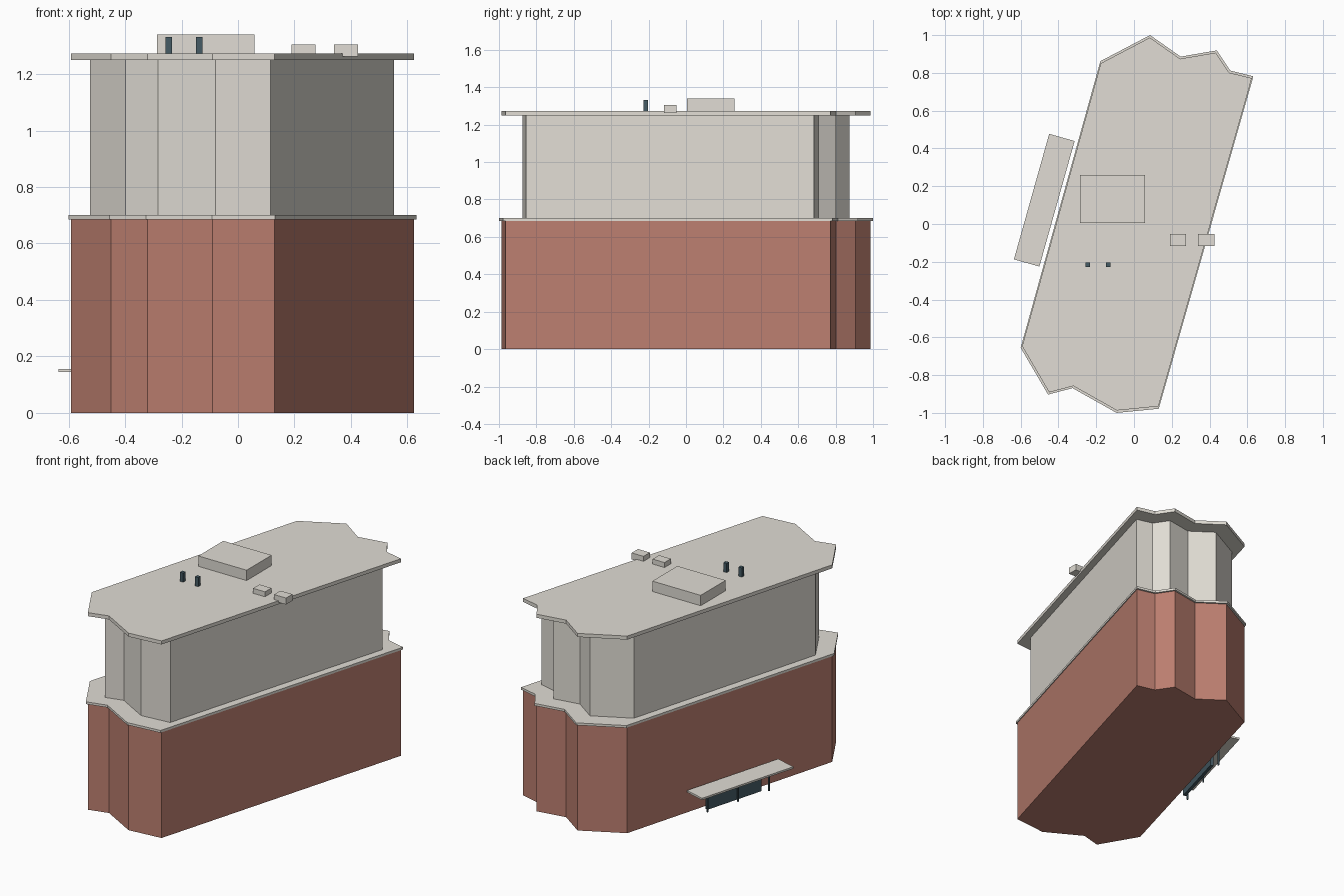
import bpy, bmesh, math
from mathutils import Vector, Matrix

if "Cube" in bpy.data.objects:
    bpy.data.objects.remove(bpy.data.objects["Cube"])


def material(name, rgb):
    m = bpy.data.materials.new(name)
    m.diffuse_color = (*rgb, 1)
    m.use_nodes = True
    m.node_tree.nodes["Principled BSDF"].inputs["Base Color"].default_value = m.diffuse_color
    return m


BRICK = material("brick", (0.50, 0.21, 0.16))
STONE = material("stone", (0.75, 0.72, 0.66))
GLASS = material("dark_glass", (0.06, 0.105, 0.13))

# Shared floor plan, with faceted bays at both ends
PLAN = [(-0.60, -0.655), (-0.455, -0.903), (-0.325, -0.869), (-0.092, -1.0),
        (0.131, -0.978), (0.632, 0.782), (0.51, 0.812), (0.438, 0.919),
        (0.247, 0.886), (0.085, 1.0), (-0.178, 0.862)]


def finish(name, bm, mat):
    bmesh.ops.recalc_face_normals(bm, faces=bm.faces)
    me = bpy.data.meshes.new(name)
    bm.to_mesh(me)
    bm.free()
    me.materials.append(mat)
    ob = bpy.data.objects.new(name, me)
    bpy.context.collection.objects.link(ob)
    return ob


def storey(name, scale, z0, z1, mat):
    """Extrude the floor plan, scaled about the centre."""
    bm = bmesh.new()
    face = bm.faces.new([bm.verts.new((x * scale, y * scale, z0)) for x, y in PLAN])
    ext = bmesh.ops.extrude_face_region(bm, geom=[face])
    top = [v for v in ext["geom"] if isinstance(v, bmesh.types.BMVert)]
    bmesh.ops.translate(bm, verts=top, vec=(0, 0, z1 - z0))
    return finish(name, bm, mat)


def box(name, x, y, z, mat, frame=Matrix.Identity(4)):
    """Box between (min, max) pairs, placed in an optional local frame."""
    bm = bmesh.new()
    bmesh.ops.create_cube(bm, size=1)
    for v in bm.verts:
        v.co = frame @ Vector([(a + b) / 2 + c * (b - a)
                               for c, (a, b) in zip(v.co, (x, y, z))])
    return finish(name, bm, mat)


# Main masses
storey("brick_base", 0.987, 0, 0.694, BRICK)
storey("ledge", 1.0, 0.685, 0.70, STONE)
storey("upper_storeys", 0.874, 0.70, 1.25, STONE)
storey("roof_slab", 0.987, 1.25, 1.273, STONE)

# Rooftop equipment
box("roof_plant_room", (-0.287, 0.058), (0.005, 0.26), (1.27, 1.34), STONE)
for i, x in enumerate((0.19, 0.34)):
    box(f"roof_unit_{i + 1}", (x, x + 0.085), (-0.117, -0.052), (1.263, 1.305), STONE)
for i, x in enumerate((-0.257, -0.149)):
    box(f"roof_vent_{i + 1}", (x, x + 0.024), (-0.227, -0.203), (1.27, 1.332), GLASS)

# Entrance, aligned to the long left wall (local +x points along the wall, +y outward)
entry = Matrix.Translation((-0.475, 0.126, 0)) @ Matrix.Rotation(math.radians(74.3), 4, "Z")
box("entrance_canopy", (-0.345, 0.345), (-0.07, 0.07), (0.144, 0.156), STONE, entry)
box("entrance_glass", (-0.20, 0.21), (-0.065, -0.045), (0, 0.13), GLASS, entry)
for i, t in enumerate((-0.235, 0, 0.23)):
    box(f"canopy_post_{i + 1}", (t - 0.004, t + 0.004), (-0.024, -0.016), (0, 0.146), GLASS, entry)
